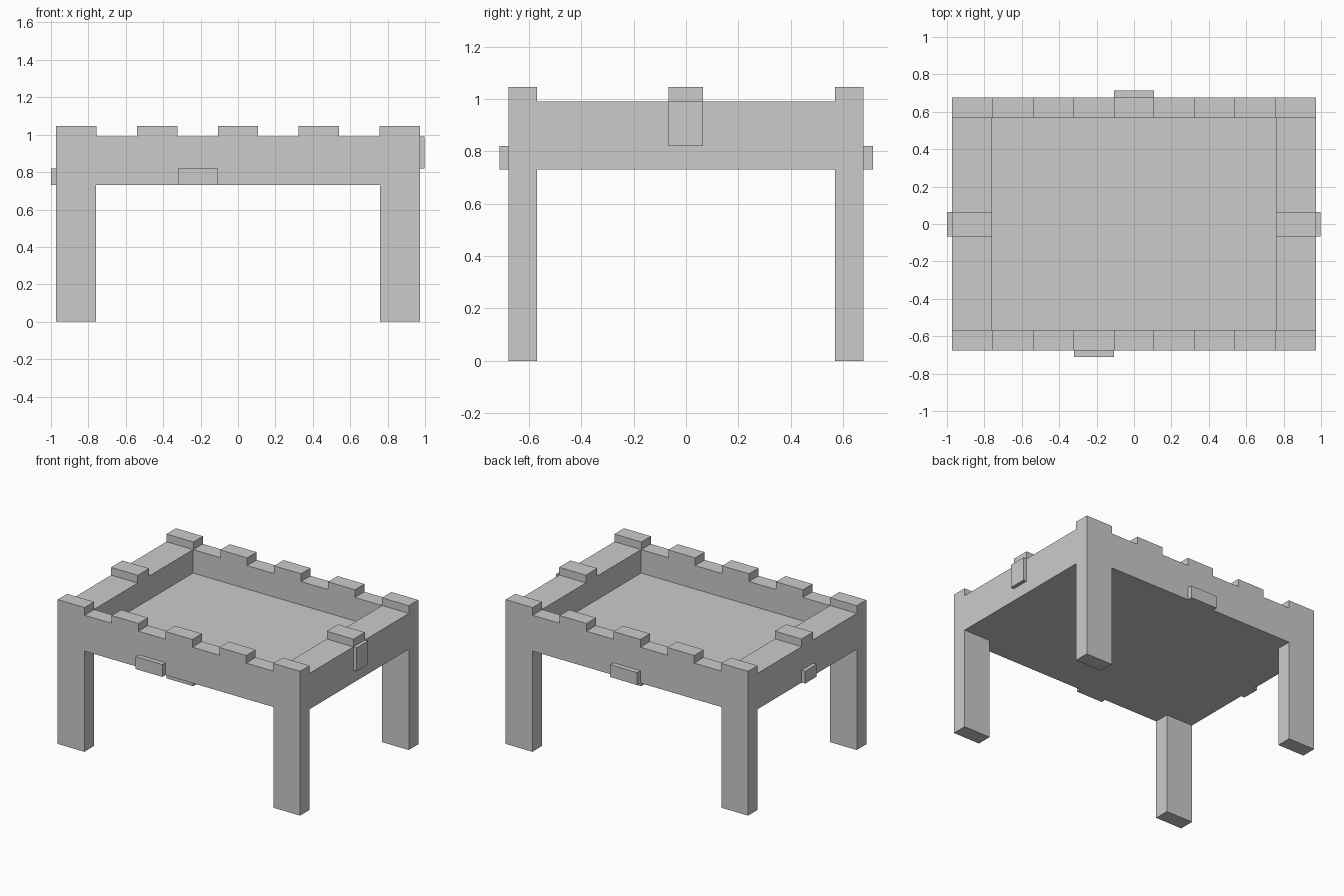
import bpy

cube = bpy.data.objects.get("Cube")
if cube:
    bpy.data.objects.remove(cube, do_unlink=True)

# One grey for the whole piece
grey = bpy.data.materials.new("light_grey")
grey.use_nodes = True
grey.diffuse_color = (0.6, 0.6, 0.6, 1)
bsdf = next(n for n in grey.node_tree.nodes if n.type == 'BSDF_PRINCIPLED')
bsdf.inputs["Base Color"].default_value = (0.6, 0.6, 0.6, 1)

HALF_X, INNER_X = 0.972, 0.758
HALF_Y, INNER_Y = 0.677, 0.568
UNDER, DECK, RIM, TOP = 0.73, 0.82, 0.99, 1.046
STEP = 2 * HALF_X / 9


def prism(name, outline, y0, y1):
    """Extrude an outline in x and z from y0 to y1."""
    n = len(outline)
    verts = [(x, y, z) for y in (y0, y1) for x, z in outline]
    faces = [tuple(range(n)), tuple(reversed(range(n, 2 * n)))]
    faces += [(i, i + n, (i + 1) % n + n, (i + 1) % n) for i in range(n)]
    mesh = bpy.data.meshes.new(name)
    mesh.from_pydata(verts, [], faces)
    mesh.materials.append(grey)
    obj = bpy.data.objects.new(name, mesh)
    bpy.context.collection.objects.link(obj)
    return obj


def box(name, x0, x1, y0, y1, z0, z1):
    return prism(name, [(x0, z0), (x1, z0), (x1, z1), (x0, z1)], y0, y1)


# Front and back panels: two legs, an open middle and a notched top edge
outline = [(-HALF_X, 0), (-INNER_X, 0), (-INNER_X, UNDER),
           (INNER_X, UNDER), (INNER_X, 0), (HALF_X, 0)]
for i in range(9):
    height = TOP if i % 2 == 0 else RIM
    right = HALF_X - i * STEP
    outline += [(right, height), (right - STEP, height)]
prism("front_panel", outline, -HALF_Y, -INNER_Y)
prism("back_panel", outline, INNER_Y, HALF_Y)

# Thick side walls, each with a raised block in the middle
for side, s in (("left", 1), ("right", -1)):
    x0, x1 = sorted((s * INNER_X, s * HALF_X))
    box(side + "_wall", x0, x1, -INNER_Y, INNER_Y, UNDER, RIM)
    box(side + "_wall_block", x0, x1, -0.066, 0.064, RIM, TOP)

# Tray floor between the walls
box("tray_floor", -INNER_X, INNER_X, -INNER_Y, INNER_Y, UNDER, DECK)

# Small tabs standing out from the outer faces
box("front_tab", -0.322, -0.108, -0.712, -HALF_Y, UNDER, DECK)
box("back_tab", -0.108, 0.108, HALF_Y, 0.714, UNDER, DECK)
box("left_tab", HALF_X, 0.998, -0.066, 0.064, DECK, RIM)
box("right_tab", -1.0, -HALF_X, -0.066, 0.064, UNDER, DECK)
